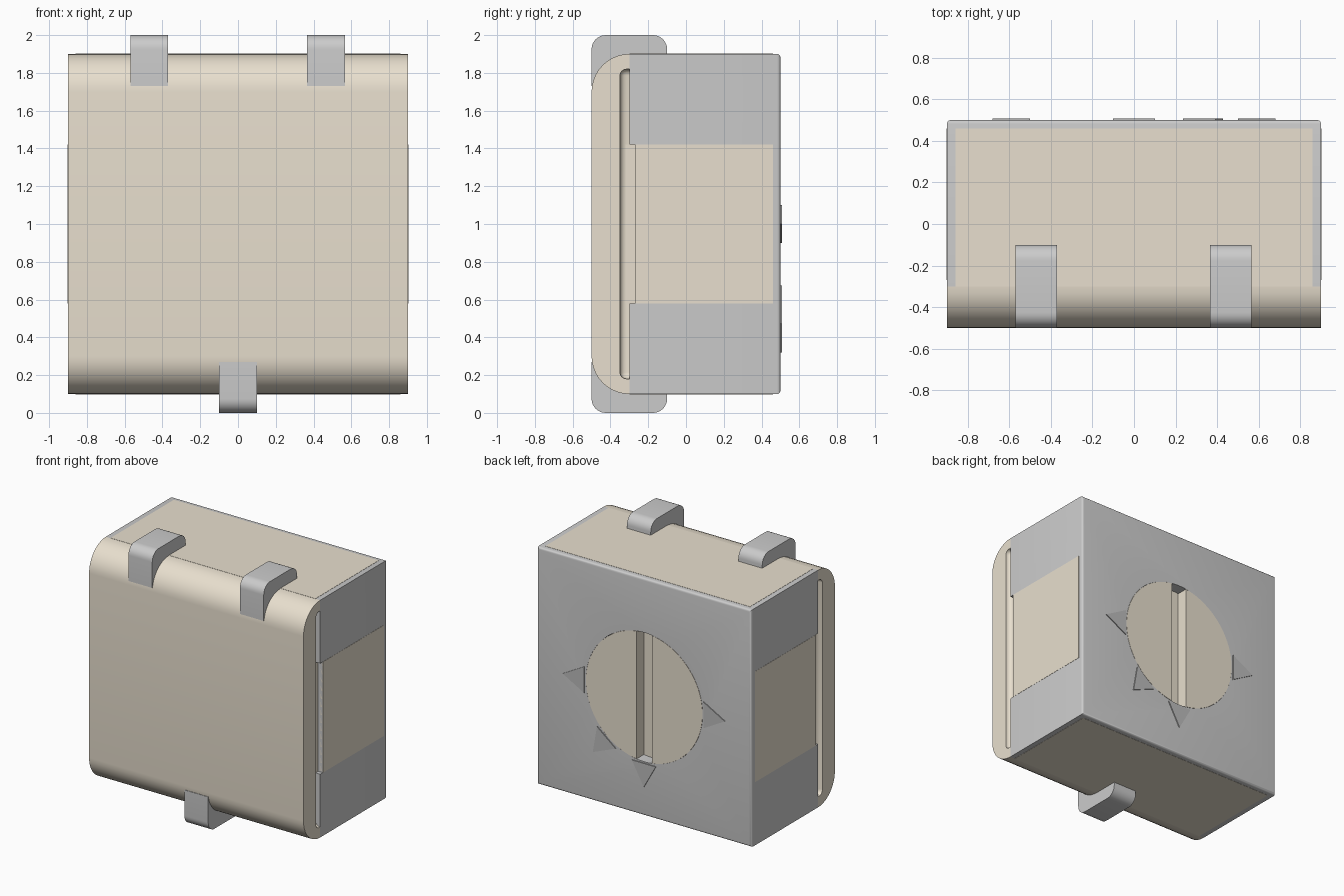
import bpy, bmesh
from math import sin, cos, pi, radians

if "Cube" in bpy.data.objects:
    bpy.data.objects.remove(bpy.data.objects["Cube"])


def material(name, rgb):
    m = bpy.data.materials.new(name)
    m.diffuse_color = (*rgb, 1)
    m.use_nodes = True
    m.node_tree.nodes["Principled BSDF"].inputs["Base Color"].default_value = m.diffuse_color
    return m


TAN = material("tan", (0.81, 0.74, 0.62))
DARK = material("dark_grey", (0.5, 0.5, 0.5))


def finish(name, bm, mat=None):
    bmesh.ops.recalc_face_normals(bm, faces=bm.faces)
    me = bpy.data.meshes.new(name)
    bm.to_mesh(me)
    bm.free()
    ob = bpy.data.objects.new(name, me)
    bpy.context.collection.objects.link(ob)
    if mat:
        me.materials.append(mat)
    return ob


def box(name, lo, hi, mat=None, bevel=0, keep=None):
    """Axis-aligned box; bevels edges for which keep(edge) is true."""
    bm = bmesh.new()
    bmesh.ops.create_cube(bm, size=1)
    for v in bm.verts:
        v.co = [(a + b) / 2 + c * (b - a) for a, b, c in zip(lo, hi, v.co)]
    if bevel:
        edges = [e for e in bm.edges if keep is None or keep(e)]
        bmesh.ops.bevel(bm, geom=edges, offset=bevel, segments=4, profile=0.5, affect='EDGES')
    return finish(name, bm, mat)


def prism(name, pts, direction, mat=None):
    """Extrude a planar outline along a vector."""
    bm = bmesh.new()
    face = bm.faces.new([bm.verts.new(p) for p in pts])
    new = bmesh.ops.extrude_face_region(bm, geom=[face])["geom"]
    # the source face stays as the near cap
    bmesh.ops.translate(bm, vec=direction, verts=[g for g in new if isinstance(g, bmesh.types.BMVert)])
    return finish(name, bm, mat)


def arc(x, cy, cz, r, a0, a1, n):
    return [(x, cy + r * cos(radians(a0 + (a1 - a0) * i / n)),
             cz + r * sin(radians(a0 + (a1 - a0) * i / n))) for i in range(n + 1)]


def disc(r, y, n=96):
    return [(r * cos(2 * pi * i / n), y, 1 + r * sin(2 * pi * i / n)) for i in range(n)]


def cut(ob, cutter):
    mod = ob.modifiers.new("cut", 'BOOLEAN')
    mod.operation, mod.solver, mod.object = 'DIFFERENCE', 'EXACT', cutter
    bpy.context.view_layer.objects.active = ob
    bpy.ops.object.modifier_apply(modifier=mod.name)
    bpy.data.objects.remove(cutter, do_unlink=True)


# Housing, with its front edges left square
body = box("housing", (-0.9, -0.3, 0.1), (0.9, 0.5, 1.9), bevel=0.018,
           keep=lambda e: max(v.co.y for v in e.verts) > 0.4
           and min(v.co.y for v in e.verts) > 0.4)
cut(body, prism("pocket", disc(0.49, 0.3), (0, 0.4, 0)))

# Front cover, rounded at top and bottom
outline = [(-0.9, -0.3, 0.1)] + arc(-0.9, -0.3, 0.3, 0.2, 270, 180, 10)[1:] \
    + arc(-0.9, -0.3, 1.7, 0.2, 180, 90, 10)
cover = prism("front_cover", outline, (1.8, 0, 0), TAN)

# Recesses in the cover ends and notches in the housing, on both sides
for s, side in ((-1, "left"), (1, "right")):
    x0, x1 = sorted((s * 0.86, s * 1.0))
    cut(cover, box("recess", (x0, -0.35, 0.18), (x1, -0.2, 1.82), bevel=0.035))
    cut(body, box("notch", (x0, -0.35, 0.58), (x1, -0.27, 1.42)))
    p0, p1 = sorted((s * 0.88, s * 0.9015))
    box(side + "_side_panel", (p0, -0.27, 0.58), (p1, 0.46, 1.42), TAN)

# Inner core seen through the notches
box("inner_core", (-0.8615, -0.32, 0.58), (0.8615, 0.0, 1.42), TAN)

# Top and bottom panels
box("top_panel", (-0.86, -0.3, 1.88), (0.86, 0.46, 1.9015), TAN)
box("bottom_panel", (-0.86, -0.3, 0.0985), (0.86, 0.46, 0.12), TAN)

# Slotted adjuster in the back
rotor = prism("adjuster", disc(0.489, 0.35), (0, 0.151, 0), TAN)
cut(rotor, box("slot", (-0.064, 0.415, 0.4), (0.064, 0.6, 1.6)))

# Pointer marks around the adjuster
for i, deg in enumerate((0, -51, -90, 180)):
    a = radians(deg)
    tri = [(r * cos(a) - t * sin(a), 0.495, 1 + r * sin(a) + t * cos(a))
           for r, t in ((0.5, -0.1), (0.5, 0.1), (0.68, 0))]
    prism(f"pointer_mark_{i + 1}", tri, (0, 0.012, 0), DARK)


# Terminals wrapped over the cover edges
def terminal(name, xc, top):
    x, r = xc - 0.1, 0.075
    pts = [(x, -0.1, 1.73), *arc(x, -0.1 - r, 2 - r, r, 0, 90, 8),
           *arc(x, -0.5 + r, 2 - r, r, 90, 180, 8), (x, -0.501, 1.73)]
    if not top:
        pts = [(a, b, 2 - c) for a, b, c in pts]
    prism(name, pts, (0.2, 0, 0))


terminal("top_terminal_left", -0.47, True)
terminal("top_terminal_right", 0.466, True)
terminal("bottom_terminal", 0, False)

# Smooth the rounded parts, keep hard edges
bpy.ops.object.select_all(action='DESELECT')
for ob in bpy.context.collection.objects:
    if ob.type == 'MESH':
        ob.select_set(True)
        bpy.context.view_layer.objects.active = ob
bpy.ops.object.shade_smooth_by_angle(angle=radians(30))
